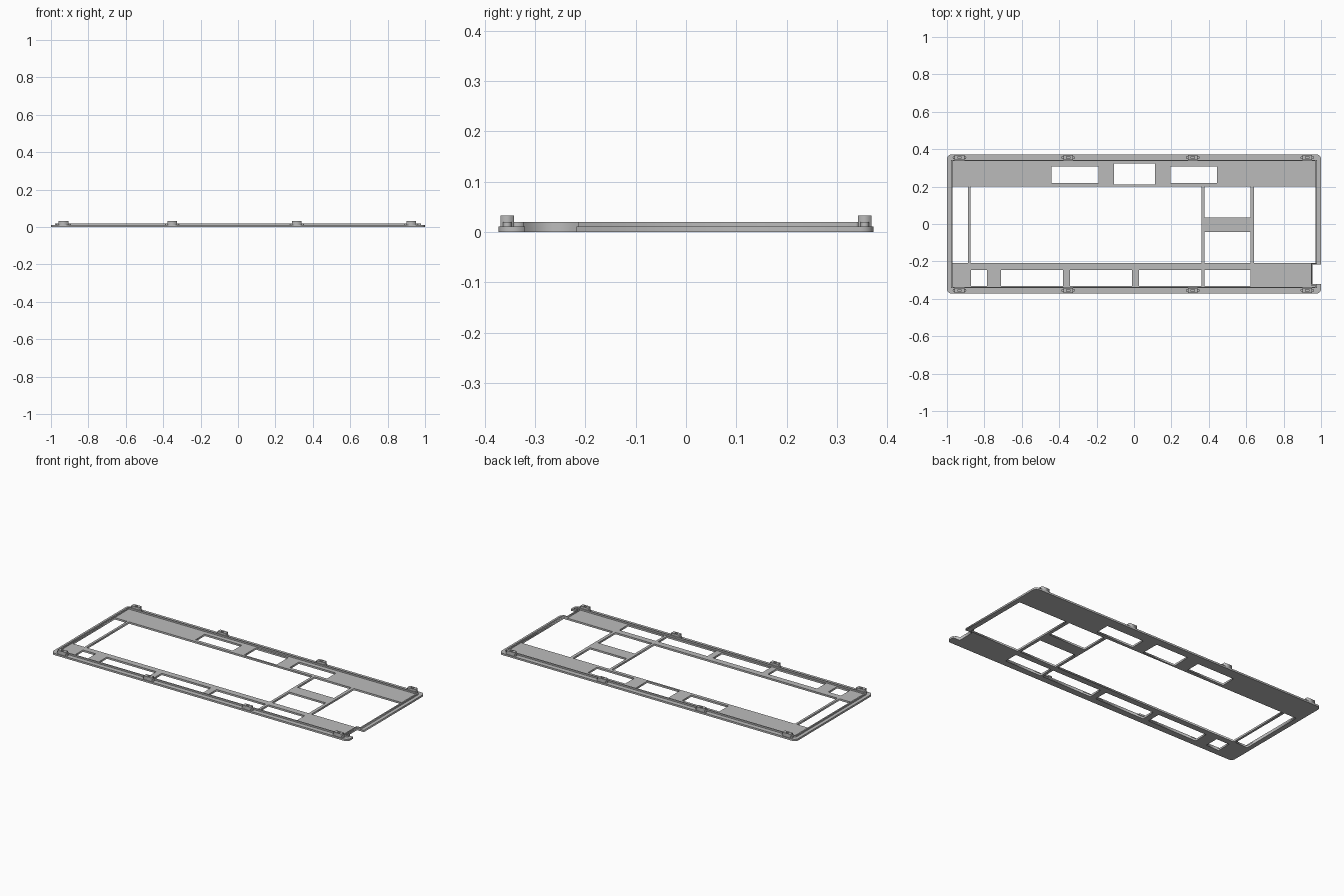
import bpy, bmesh, math

cube = bpy.data.objects.get("Cube")
if cube:
    bpy.data.objects.remove(cube, do_unlink=True)

gray = bpy.data.materials.new("matte_gray")
gray.use_nodes = True
gray.diffuse_color = (0.5, 0.5, 0.5, 1)
gray.node_tree.nodes["Principled BSDF"].inputs["Base Color"].default_value = gray.diffuse_color


def rect(x0, x1, y0, y1):
    return [(x0, y0), (x1, y0), (x1, y1), (x0, y1)]


def outline(hx, hy, r, notch_x, n0, n1):
    """Rounded rectangle with a notch in its +x side."""
    pts = []
    for i, (sx, sy) in enumerate([(1, 1), (-1, 1), (-1, -1), (1, -1)]):
        for k in range(5):
            a = math.radians(90 * i + 22.5 * k)
            pts.append((sx * (hx - r) + r * math.cos(a), sy * (hy - r) + r * math.sin(a)))
    return pts + [(hx, n0), (notch_x, n0), (notch_x, n1), (hx, n1)]


def slab(name, loops, z0, z1):
    """Filled flat outline with holes, extruded from z0 to z1."""
    curve = bpy.data.curves.new(name, "CURVE")
    curve.dimensions = "2D"
    curve.fill_mode = "BOTH"
    curve.extrude = (z1 - z0) / 2
    for loop in loops:
        spline = curve.splines.new("POLY")
        spline.points.add(len(loop) - 1)
        spline.use_cyclic_u = True
        for p, (x, y) in zip(spline.points, loop):
            p.co = (x, y, 0, 1)
    obj = bpy.data.objects.new(name, curve)
    obj.location.z = (z0 + z1) / 2
    bpy.context.collection.objects.link(obj)
    bpy.ops.object.select_all(action="DESELECT")
    obj.select_set(True)
    bpy.context.view_layer.objects.active = obj
    bpy.ops.object.convert(target="MESH")
    obj = bpy.context.object
    obj.data.materials.clear()
    obj.data.materials.append(gray)
    return obj


# Openings: upper windows, large middle bays, lower row
holes = [rect(-0.44, -0.19, 0.22, 0.308), rect(-0.106, 0.113, 0.211, 0.324),
         rect(0.194, 0.445, 0.22, 0.308)]
for x0, x1 in [(-0.97, -0.888), (-0.874, 0.36), (0.641, 0.97)]:
    holes.append(rect(x0, x1, -0.209, 0.2))
holes += [rect(0.376, 0.622, 0.034, 0.2), rect(0.376, 0.622, -0.209, -0.043)]
for x0, x1 in [(-0.872, -0.786), (-0.711, -0.379), (-0.342, -0.01), (0.028, 0.36), (0.376, 0.622)]:
    holes.append(rect(x0, x1, -0.332, -0.246))

# Base plate with its outer ledge, and the raised rim around it
slab("base_plate", [outline(1, 0.372, 0.025, 0.954, -0.32, -0.217)] + holes, 0, 0.011)
slab("raised_rim", [outline(0.979, 0.343, 0.006, 0.952, -0.322, -0.215),
                    outline(0.971, 0.336, 0.004, 0.946, -0.328, -0.21)], 0.011, 0.02)


# Clips along both long edges: a low foot and a taller block with a socket
def clip(name, x, y):
    foot = [(x + s * 0.028 + 0.0085 * math.cos(a), y + 0.0085 * math.sin(a))
            for s, start in ((1, -90), (-1, 90))
            for a in [math.radians(start + 30 * k) for k in range(7)]]
    slab(name + "_foot", [foot], 0.011, 0.02)
    slab(name + "_block", [rect(x - 0.026, x + 0.026, y - 0.013, y + 0.013),
                           rect(x - 0.009, x + 0.009, y - 0.006, y + 0.006)], 0.011, 0.033)


for side, y in (("front", -0.355), ("back", 0.355)):
    for i, x in enumerate((-0.933, -0.352, 0.314, 0.927)):
        clip(f"{side}_clip_{i + 1}", x, y)
